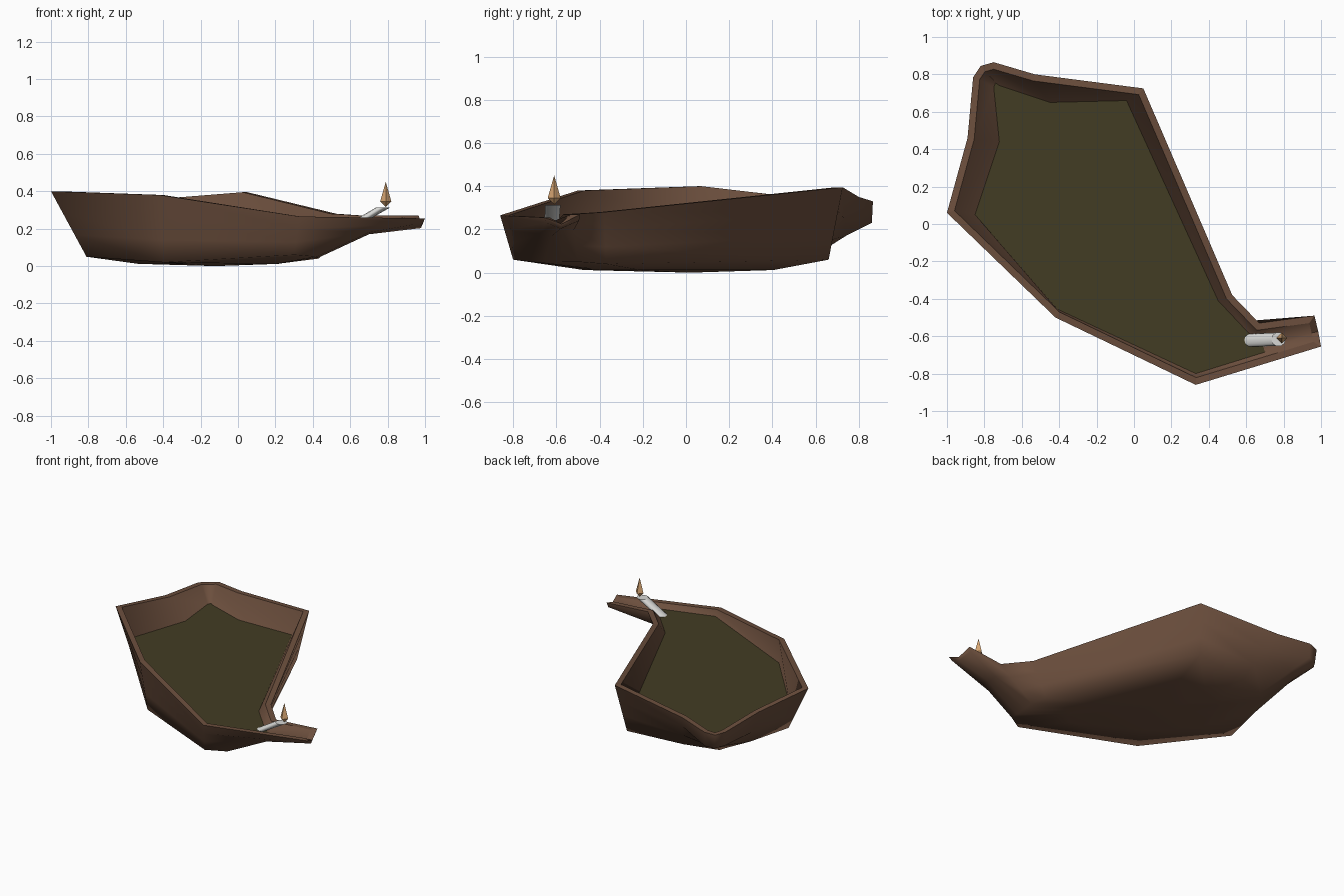
import bpy, bmesh, math
from mathutils import Vector

default_cube = bpy.data.objects.get("Cube")
if default_cube:
    bpy.data.objects.remove(default_cube, do_unlink=True)


def make_material(name, colour):
    material = bpy.data.materials.new(name)
    material.use_nodes = True
    material.diffuse_color = (*colour, 1)
    shader = next(n for n in material.node_tree.nodes if n.type == 'BSDF_PRINCIPLED')
    shader.inputs["Base Color"].default_value = (*colour, 1)
    shader.inputs["Roughness"].default_value = 0.8
    return material


clay = make_material("brown clay", (0.15, 0.078, 0.047))
olive = make_material("dark olive oil", (0.055, 0.046, 0.017))
cotton = make_material("pale grey cotton", (0.68, 0.68, 0.66))
amber = make_material("amber flame", (0.68, 0.38, 0.17))


def finish_object(bm, name, material):
    bmesh.ops.recalc_face_normals(bm, faces=bm.faces)
    mesh = bpy.data.meshes.new(name)
    bm.to_mesh(mesh)
    bm.free()
    mesh.materials.append(material)
    obj = bpy.data.objects.new(name, mesh)
    bpy.context.scene.collection.objects.link(obj)
    return obj


def add_ring(bm, points):
    return [bm.verts.new(p) for p in points]


def bridge(bm, upper, lower, smooth=True):
    count = len(upper)
    for i in range(count):
        j = (i + 1) % count
        face = bm.faces.new((upper[i], lower[i], lower[j], upper[j]))
        face.smooth = smooth


def close_fan(bm, ring, centre, smooth=True):
    tip = bm.verts.new(centre)
    for i, vert in enumerate(ring):
        face = bm.faces.new((vert, tip, ring[(i + 1) % len(ring)]))
        face.smooth = smooth


def inset_outline(points, width):
    """Move a closed counter-clockwise outline inward with mitred corners."""
    result = []
    for i, point in enumerate(points):
        before = (point - points[i - 1]).to_2d().normalized()
        after = (points[(i + 1) % len(points)] - point).to_2d().normalized()
        normal_a = Vector((-before.y, before.x))
        normal_b = Vector((-after.y, after.x))
        shift = (normal_a + normal_b) * width / (1 + normal_a.dot(normal_b))
        result.append(point + shift.to_3d())
    return result


# Bowl outline, counter-clockwise from the right-hand corner:
# three body corners, three spout points, three body corners, handle, flank
rim = [Vector(p) for p in (
    (-1, .06, .4), (-.42, -.5, .38), (.33, -.86, .265),
    (1, -.655, .255), (.985, -.575, .225), (.965, -.49, .27),
    (.67, -.53, .27), (.525, -.38, .28), (.05, .725, .395),
    (-.53, .8, .35), (-.75, .865, .33), (-.82, .845, .32),
    (-.86, .785, .33), (-.89, .46, .355))]
base = [Vector(p) for p in (
    (-.81, .01, .05), (-.4, -.44, .02), (.3, -.8, .06),
    (.42, -.72, .05), (.43, -.66, .045), (.43, -.58, .05),
    (.44, -.5, .05), (.43, -.37, .04), (0, .66, .06),
    (-.4, .6, .05), (-.6, .55, .05), (-.63, .52, .04),
    (-.66, .48, .05), (-.74, .34, .06))]

# Wall rings run straight from rim to base except under the spout and handle
waist = [a.lerp(b, 1 / 3) for a, b in zip(rim, base)]
belly = [a.lerp(b, 2 / 3) for a, b in zip(rim, base)]
SPOUT, HANDLE = 3, 10
waist[SPOUT:SPOUT + 3] = [Vector(p) for p in (
    (.985, -.645, .23), (.978, -.58, .203), (.955, -.495, .24))]
belly[SPOUT:SPOUT + 3] = [Vector(p) for p in (
    (.7, -.68, .18), (.7, -.62, .17), (.68, -.57, .19))]
waist[HANDLE:HANDLE + 3] = [Vector(p) for p in (
    (-.75, .86, .23), (-.81, .84, .22), (-.85, .78, .23))]
belly[HANDLE:HANDLE + 3] = [Vector(p) for p in (
    (-.7, .74, .17), (-.74, .71, .16), (-.78, .67, .17))]

OIL_LEVEL = .225
oil_line = [Vector((x, y, OIL_LEVEL)) for x, y in (
    (-.85, .05), (-.41, -.455), (.33, -.8),
    (.7, -.685), (.69, -.65), (.65, -.61),
    (.61, -.58), (.45, -.41), (-.04, .66),
    (-.45, .65), (-.72, .74), (-.74, .755),
    (-.75, .73), (-.72, .44))]

CENTRE = Vector((-.12, .02, 0))


def shrink(points, factor, height):
    """Scale an outline about the bowl centre and set its height."""
    scaled = [CENTRE.lerp(p, factor) for p in points]
    return [Vector((p.x, p.y, height)) for p in scaled]


# Bowl: closed shell from the inside floor, over the rim, to the underside
bm = bmesh.new()
inner_rim = inset_outline(rim, .036)
layers = [shrink(base, .8, .08), oil_line, inner_rim, rim, waist, belly, base,
          shrink(base, .6, .012)]
rings = [add_ring(bm, layer) for layer in layers]
for k, (first, second) in enumerate(zip(rings, rings[1:])):
    bridge(bm, first, second, smooth=(k != 2))
close_fan(bm, rings[0], CENTRE + Vector((0, 0, .06)))
close_fan(bm, rings[-1], CENTRE)
for ring in (rings[2], rings[3]):
    for i, vert in enumerate(ring):
        bm.edges.get((vert, ring[i - 1])).smooth = False
finish_object(bm, "lamp_bowl", clay)

# Oil surface
bm = bmesh.new()
bm.faces.new(add_ring(bm, oil_line))
oil = finish_object(bm, "oil_surface", olive)
if oil.data.polygons[0].normal.z < 0:
    oil.data.flip_normals()


def circle(centre, radius, sides):
    steps = [2 * math.pi * i / sides for i in range(sides)]
    return [Vector(centre) + Vector((math.cos(a), math.sin(a), 0)) * radius for a in steps]


# Wick: slanted round cord with level ends, resting in the spout
bm = bmesh.new()
top = add_ring(bm, circle((.773, -.617, .312), .038, 10))
bottom = add_ring(bm, circle((.59, -.622, .205), .034, 10))
bridge(bm, top, bottom)
for ring in (top, bottom):
    bm.faces.new(ring)
    for i, vert in enumerate(ring):
        bm.edges.get((vert, ring[i - 1])).smooth = False
finish_object(bm, "wick", cotton)

# Flame: four-sided spike with a short tapered underside
bm = bmesh.new()
flame_x, flame_y = .79, -.61
waist_ring = add_ring(bm, circle((flame_x, flame_y, .345), .03, 4))
close_fan(bm, waist_ring, (flame_x, flame_y, .45), smooth=False)
close_fan(bm, waist_ring, (flame_x, flame_y, .315), smooth=False)
finish_object(bm, "flame", amber)
